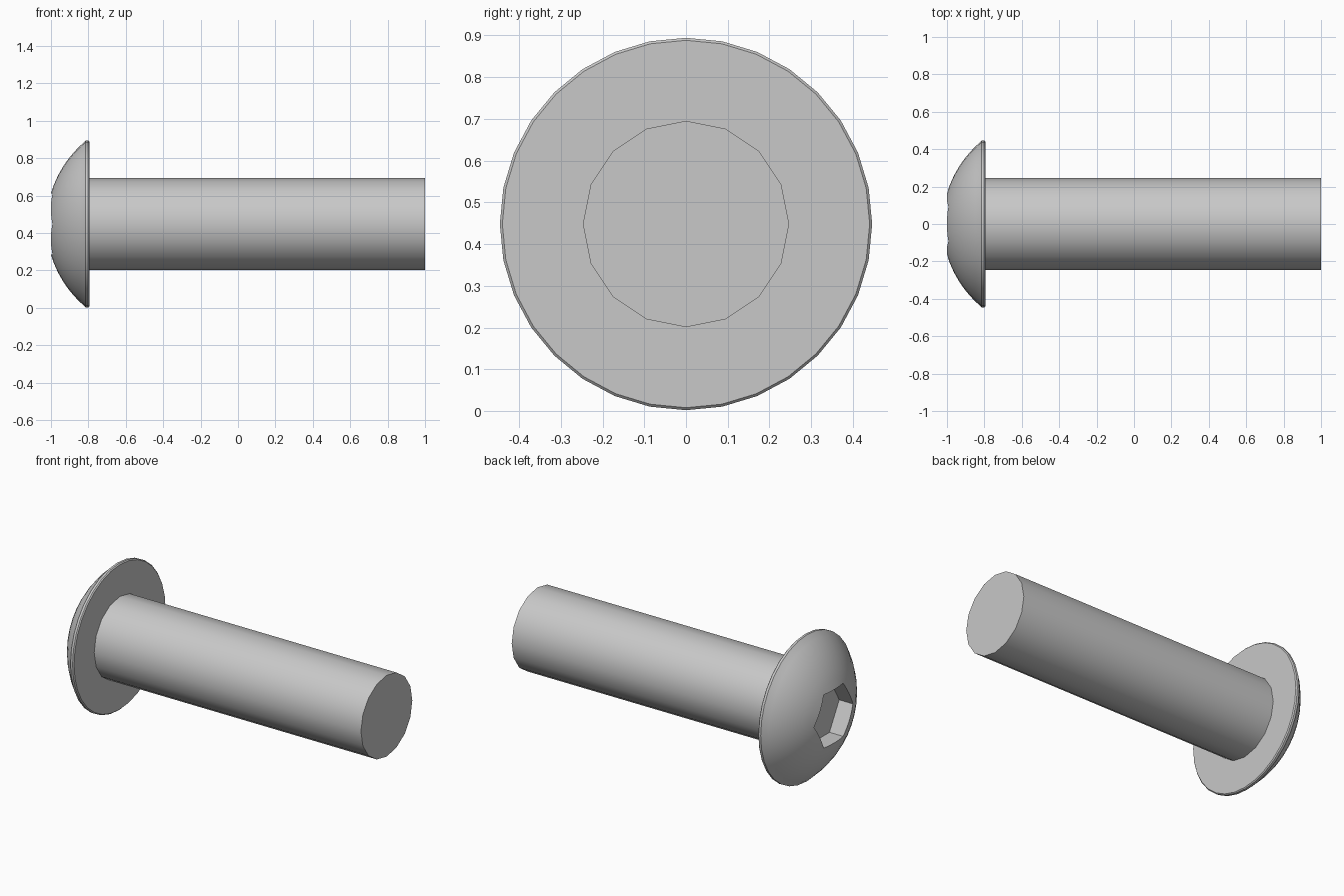
import bpy, bmesh
from math import sin, cos, pi, sqrt, radians

cube = bpy.data.objects.get("Cube")
if cube:
    bpy.data.objects.remove(cube, do_unlink=True)

AXIS_Z = 0.448
steel = bpy.data.materials.new("grey steel")
steel.use_nodes = True
steel.diffuse_color = (0.58, 0.58, 0.58, 1)
steel.node_tree.nodes["Principled BSDF"].inputs["Base Color"].default_value = (0.58, 0.58, 0.58, 1)


def lathe(name, profile, sides, start=0.0):
    """Closed solid turned about the x axis from (x, radius) points."""
    bm = bmesh.new()
    rings = []
    for x, r in profile:
        angles = [start + 2 * pi * i / sides for i in range(sides)]
        rings.append([bm.verts.new((x, r * sin(a), AXIS_Z + r * cos(a))) for a in angles])
    for a, b in zip(rings, rings[1:]):
        for i in range(sides):
            j = (i + 1) % sides
            bm.faces.new((a[i], a[j], b[j], b[i]))
    bm.faces.new(rings[0])
    bm.faces.new(rings[-1])
    bmesh.ops.recalc_face_normals(bm, faces=bm.faces)
    mesh = bpy.data.meshes.new(name)
    bm.to_mesh(mesh)
    bm.free()
    mesh.materials.append(steel)
    obj = bpy.data.objects.new(name, mesh)
    bpy.context.collection.objects.link(obj)
    return obj


def select(obj):
    bpy.ops.object.select_all(action='DESELECT')
    obj.select_set(True)
    bpy.context.view_layer.objects.active = obj


# Shank: plain rod with sixteen sides
shank = lathe("shank", [(-0.797, 0.247), (1.0, 0.247)], 16)

# Head: spherical dome ending in a thin rounded rim
CENTRE, RADIUS = -0.448, 0.576
dome = [(CENTRE - sqrt(RADIUS ** 2 - r * r), r)
        for r in (0.1, 0.16, 0.21, 0.26, 0.31, 0.35, 0.385, 0.415, 0.438)]
rim = [(-0.815, 0.446), (-0.801, 0.446), (-0.795, 0.440)]
head = lathe("head", dome + rim, 32)

# Hexagonal socket sunk into the dome, corners pointing sideways
cutter = lathe("socket_cutter", [(-1.2, 0.187), (-0.9, 0.187)], 6, pi / 6)
cutter.hide_render = True
cut = head.modifiers.new("socket", 'BOOLEAN')
cut.operation = 'DIFFERENCE'
cut.solver = 'EXACT'
cut.object = cutter
select(head)
bpy.ops.object.modifier_apply(modifier=cut.name)
bpy.data.objects.remove(cutter, do_unlink=True)

for part in (shank, head):
    select(part)
    bpy.ops.object.shade_smooth_by_angle(angle=radians(30))
